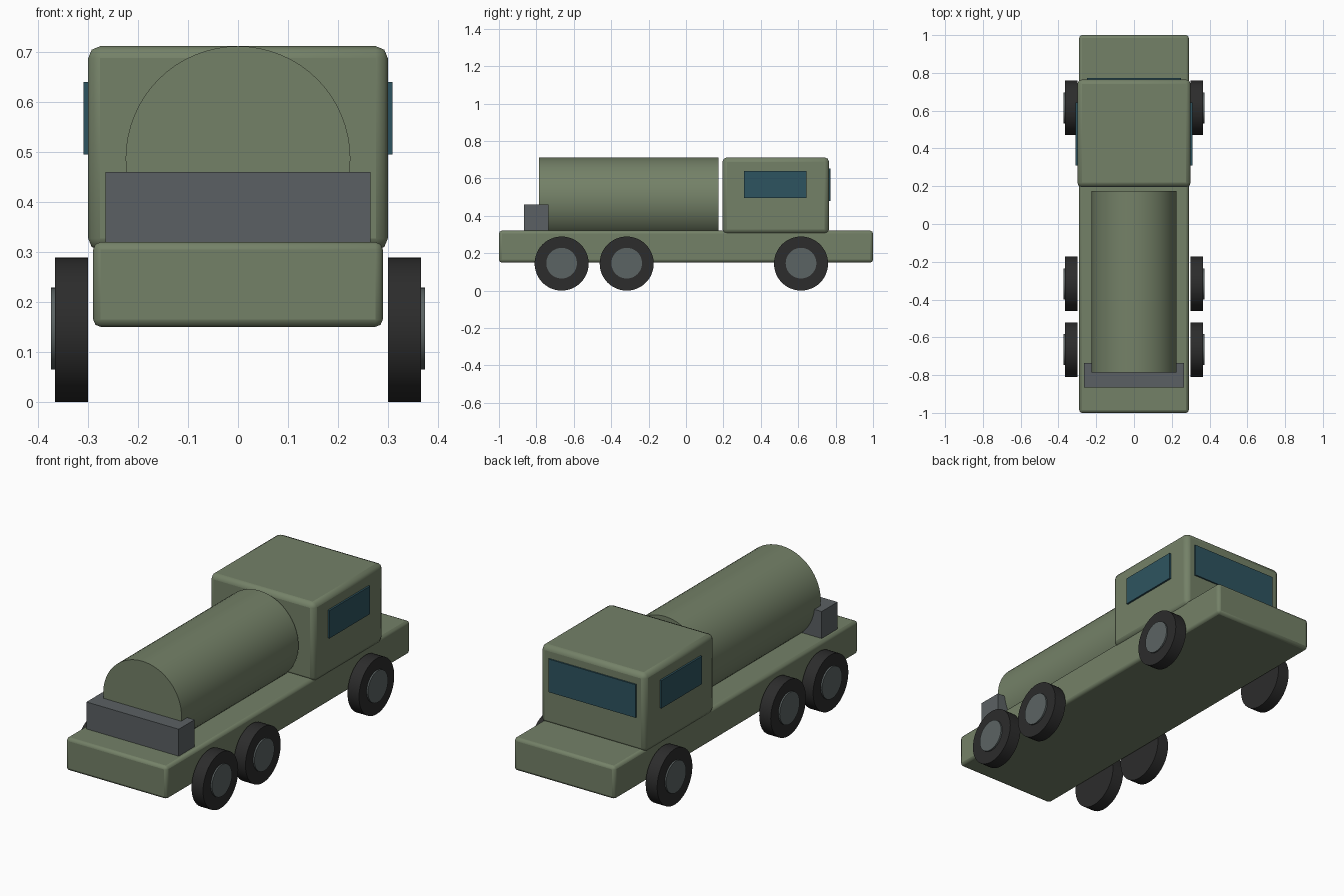
import bpy, math

if "Cube" in bpy.data.objects:
    bpy.data.objects.remove(bpy.data.objects["Cube"])


def material(name, rgb):
    m = bpy.data.materials.new(name)
    m.diffuse_color = (*rgb, 1)
    m.use_nodes = True
    m.node_tree.nodes["Principled BSDF"].inputs["Base Color"].default_value = m.diffuse_color
    return m


OLIVE = material("olive paint", (0.175, 0.22, 0.137))
GREY = material("dark grey metal", (0.105, 0.118, 0.125))
GLASS = material("blue glass", (0.027, 0.088, 0.115))
RUBBER = material("black rubber", (0.025, 0.025, 0.025))
HUB = material("grey hub", (0.105, 0.125, 0.125))


def finish(name, mat):
    ob = bpy.context.object
    ob.name = name
    ob.data.materials.append(mat)
    return ob


def box(name, x, y, z, mat, bevel=0):
    """Box from (min, max) ranges, with optional rounded edges."""
    bpy.ops.mesh.primitive_cube_add(size=1)
    ob = finish(name, mat)
    for v in ob.data.vertices:
        v.co = [r[0] if c < 0 else r[1] for c, r in zip(v.co, (x, y, z))]
    if bevel:
        mod = ob.modifiers.new("rounded edges", 'BEVEL')
        mod.width, mod.segments = bevel, 2
        bpy.ops.object.shade_smooth_by_angle(angle=math.radians(30))
    return ob


def cylinder(name, radius, length, loc, rot, mat, sides=48):
    bpy.ops.mesh.primitive_cylinder_add(vertices=sides, radius=radius, depth=length,
                                        location=loc, rotation=rot)
    bpy.ops.object.shade_smooth_by_angle(angle=math.radians(30))
    return finish(name, mat)


# Body
box("chassis", (-0.29, 0.29), (-1, 1), (0.15, 0.32), OLIVE, 0.015)
box("cab", (-0.30, 0.30), (0.195, 0.765), (0.303, 0.712), OLIVE, 0.024)
cylinder("tank", 0.225, 0.96, (0, -0.305, 0.487), (math.pi / 2, 0, 0), OLIVE, 64)
box("pump_box", (-0.265, 0.265), (-0.865, -0.735), (0.31, 0.46), GREY)

# Windows
box("windscreen", (-0.25, 0.25), (0.763, 0.7725), (0.48, 0.652), GLASS)
for side, s in (("left", -1), ("right", 1)):
    box(side + "_window", sorted((s * 0.30, s * 0.3095)), (0.31, 0.643), (0.495, 0.64), GLASS)

    # Wheels
    for i, y in enumerate((-0.665, -0.317, 0.615)):
        turn = (0, math.pi / 2, 0)
        cylinder(f"{side}_tyre_{i + 1}", 0.1445, 0.066, (s * 0.333, y, 0.1445), turn, RUBBER)
        cylinder(f"{side}_hub_{i + 1}", 0.082, 0.02, (s * 0.364, y, 0.1465), turn, HUB)
